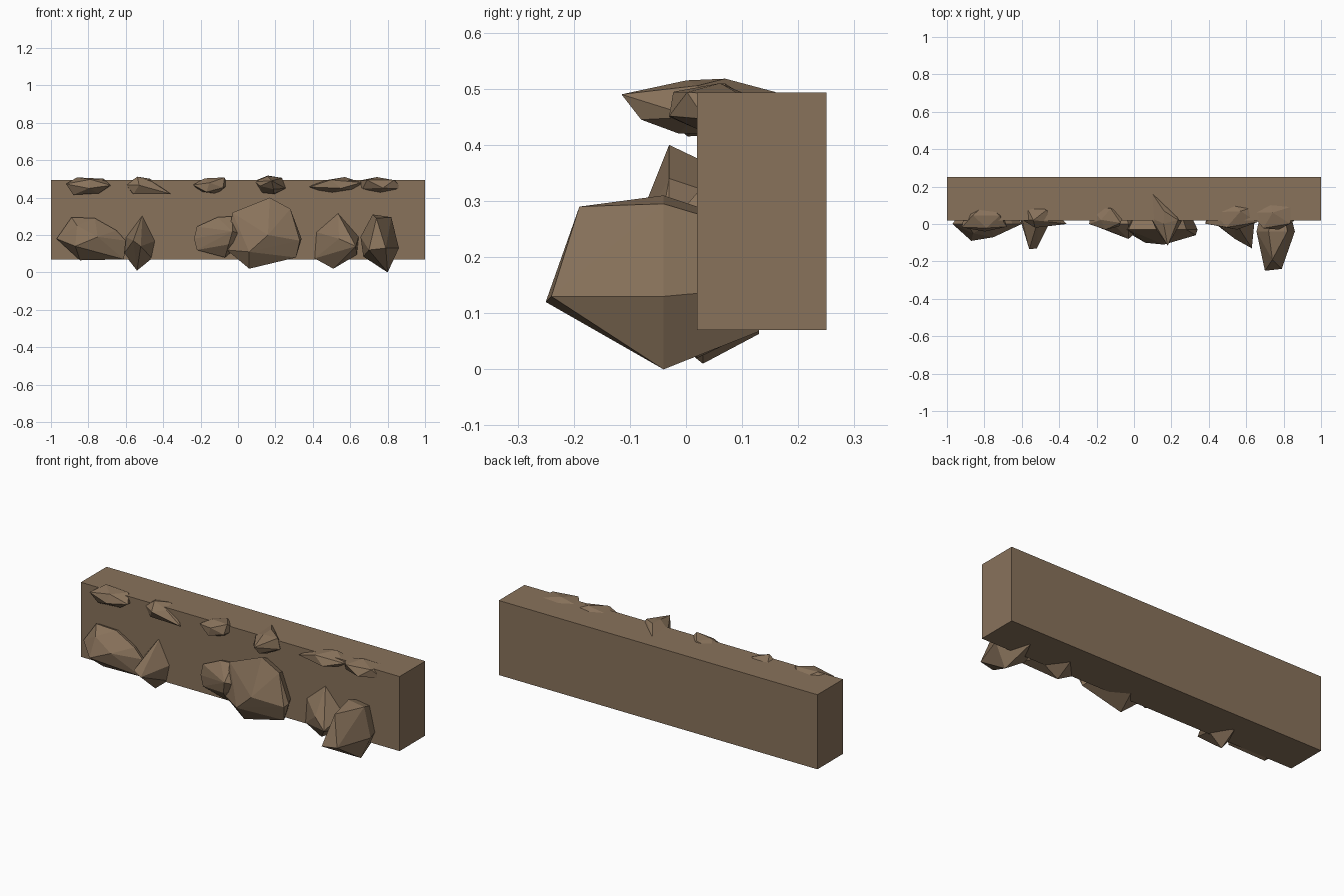
import bpy, bmesh, random
from mathutils import Vector, Euler

if "Cube" in bpy.data.objects:
    bpy.data.objects.remove(bpy.data.objects["Cube"])

mat = bpy.data.materials.new("brown_stone")
mat.diffuse_color = (0.25, 0.17, 0.105, 1)
mat.use_nodes = True
mat.node_tree.nodes["Principled BSDF"].inputs["Base Color"].default_value = mat.diffuse_color


def hull(name, points):
    """Flat-faced object from the convex hull of some points."""
    bm = bmesh.new()
    for p in points:
        bm.verts.new(p)
    res = bmesh.ops.convex_hull(bm, input=bm.verts[:])
    loose = {g for g in res["geom_interior"] + res["geom_unused"]
             if isinstance(g, bmesh.types.BMVert)}
    bmesh.ops.delete(bm, geom=list(loose), context='VERTS')
    bmesh.ops.recalc_face_normals(bm, faces=bm.faces[:])
    me = bpy.data.meshes.new(name)
    bm.to_mesh(me)
    bm.free()
    me.materials.append(mat)
    ob = bpy.data.objects.new(name, me)
    bpy.context.collection.objects.link(ob)
    return ob


def boulder(name, rim_y, outline, fronts):
    """Outline (x, z) at depth rim_y, pulled out to front points, narrowing into the wall."""
    cx = sum(p[0] for p in outline) / len(outline)
    cz = sum(p[1] for p in outline) / len(outline)
    rim = [(x, rim_y, z) for x, z in outline]
    back = [(cx + (x - cx) * 0.6, 0.13, cz + (z - cz) * 0.6) for x, z in outline]
    hull(name, rim + back + fronts)


def pebble(name, seed, xr, yr, zr, tips=()):
    """Jittered icosahedron stretched to fill a bounding box."""
    rnd = random.Random(seed)
    bm = bmesh.new()
    bmesh.ops.create_icosphere(bm, subdivisions=1, radius=1)
    rot = Euler([rnd.uniform(0, 3) for _ in range(3)]).to_matrix()
    pts = [rot @ v.co * rnd.uniform(0.8, 1.15) for v in bm.verts]
    bm.free()
    for i, (a, b) in enumerate((xr, yr, zr)):
        lo, hi = min(p[i] for p in pts), max(p[i] for p in pts)
        for p in pts:
            p[i] = a + (p[i] - lo) / (hi - lo) * (b - a)
    hull(name, pts + [Vector(t) for t in tips])


# Wall block
hull("wall_block", [(x, y, z) for x in (-1, 1) for y in (0.02, 0.25) for z in (0.07, 0.493)])

# Large boulders along the lower front
boulder("boulder_1", 0.0,
        [(-.97, .18), (-.89, .295), (-.765, .29), (-.65, .225), (-.60, .17), (-.61, .07), (-.845, .065)],
        [(-.87, -.09, .14), (-.75, -.07, .19), (-.86, -.05, .25)])
boulder("boulder_2", 0.03,
        [(-.51, .31), (-.44, .17), (-.46, .075), (-.54, .01), (-.61, .10), (-.60, .19)],
        [(-.56, -.135, .17), (-.52, -.13, .14)])
boulder("boulder_3", 0.0,
        [(-.235, .18), (-.22, .245), (-.11, .295), (-.03, .30), (.06, .19), (-.07, .08), (-.22, .12)],
        [(-.03, -.08, .22), (-.05, -.06, .15)])
boulder("boulder_4", -0.03,
        [(-.03, .32), (.17, .40), (.28, .34), (.34, .18), (.31, .08), (.06, .02), (-.06, .12)],
        [(.16, -.11, .20), (.06, -.10, .11), (.33, -.06, .17)])
boulder("boulder_5", 0.02,
        [(.535, .315), (.645, .19), (.635, .095), (.51, .02), (.41, .075), (.42, .215)],
        [(.63, -.13, .14), (.54, -.08, .18)])
boulder("boulder_6", -0.04,
        [(.72, .31), (.82, .295), (.86, .13), (.80, .0), (.67, .085), (.655, .19)],
        [(.70, -.25, .12), (.79, -.24, .13), (.74, -.19, .29)])

# Small flat stones set into the top front edge
pebble("edge_stone_1", 1, (-.92, -.68), (-.04, .11), (.415, .508))
pebble("edge_stone_2", 2, (-.60, -.42), (-.02, .11), (.42, .512), [(-.36, .0, .42)])
pebble("edge_stone_3", 3, (-.24, -.05), (-.03, .11), (.42, .508))
pebble("edge_stone_4", 4, (.09, .255), (-.03, .08), (.42, .515),
       [(.18, -.115, .49), (.19, -.08, .445), (.10, .16, .494), (.16, .07, .518)])
pebble("edge_stone_5", 5, (.38, .66), (-.03, .12), (.42, .51))
pebble("edge_stone_6", 6, (.62, .88), (-.03, .13), (.42, .51))
